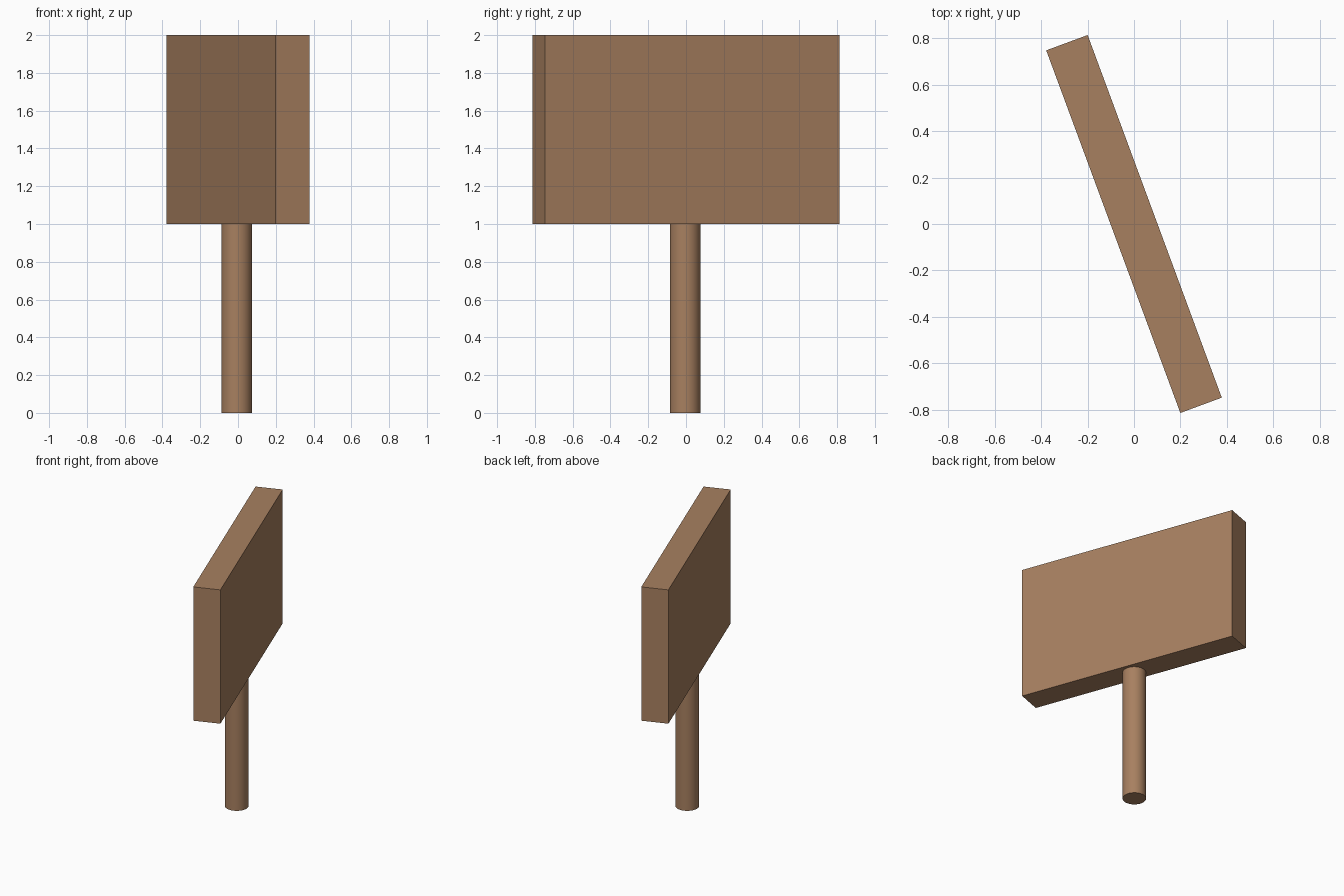
import bpy, math

if "Cube" in bpy.data.objects:
    bpy.data.objects.remove(bpy.data.objects["Cube"])

wood = bpy.data.materials.new("brown wood")
wood.diffuse_color = (0.39, 0.216, 0.117, 1)
wood.use_nodes = True
wood.node_tree.nodes["Principled BSDF"].inputs["Base Color"].default_value = wood.diffuse_color


def finish(name):
    obj = bpy.context.object
    obj.name = name
    obj.data.materials.append(wood)
    return obj


# sign board, turned about the vertical axis
bpy.ops.mesh.primitive_cube_add(size=1, location=(0, 0, 1.5),
                                rotation=(0, 0, math.radians(20.3)))
board = finish("sign_board")
board.scale = (0.19, 1.663, 1.0)
bpy.ops.object.transform_apply(location=False, rotation=False, scale=True)

# round post, slightly off centre
bpy.ops.mesh.primitive_cylinder_add(vertices=32, radius=0.081, depth=1.0,
                                    location=(-0.007, -0.005, 0.5))
finish("post")
bpy.ops.object.shade_smooth_by_angle(angle=math.radians(30))
